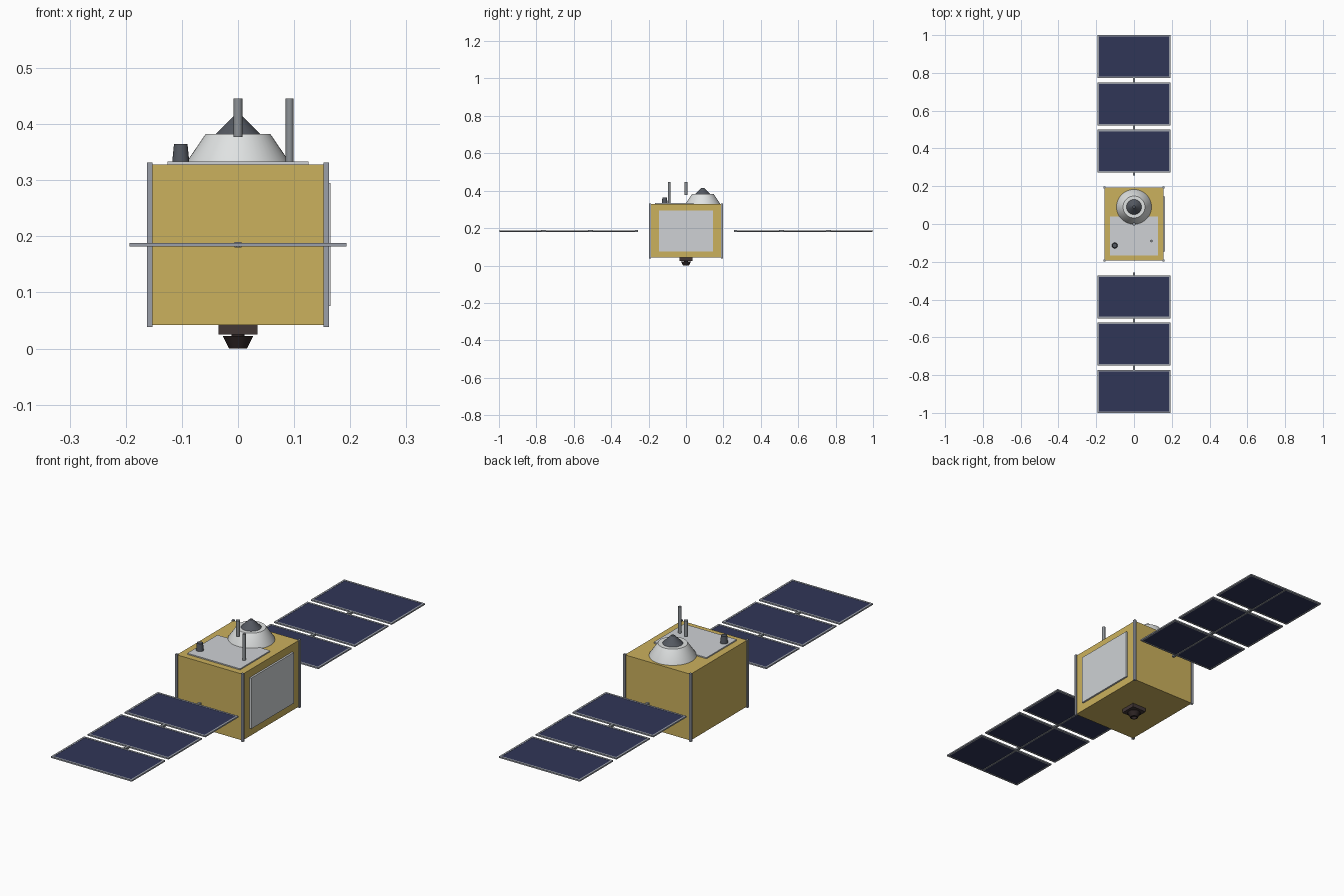
import bpy, bmesh, math
from mathutils import Matrix, Vector

if "Cube" in bpy.data.objects:
    bpy.data.objects.remove(bpy.data.objects["Cube"])


def material(name, rgb):
    m = bpy.data.materials.new(name)
    m.diffuse_color = (*rgb, 1)
    m.use_nodes = True
    m.node_tree.nodes["Principled BSDF"].inputs["Base Color"].default_value = m.diffuse_color
    return m


GOLD = material("gold foil", (0.60, 0.44, 0.11))
NAVY = material("solar navy", (0.030, 0.037, 0.095))
PLATE = material("pale grey plate", (0.62, 0.64, 0.66))
WHITE = material("dish white", (0.74, 0.76, 0.76))
FRAME = material("frame grey", (0.33, 0.35, 0.40))
ROD = material("rod grey", (0.27, 0.29, 0.31))
DARK = material("dark slate", (0.09, 0.10, 0.12))
BROWN = material("engine brown", (0.055, 0.038, 0.037))
NOZZLE = material("nozzle black", (0.027, 0.018, 0.018))


def finish(name, bm, mat):
    bmesh.ops.recalc_face_normals(bm, faces=bm.faces)
    me = bpy.data.meshes.new(name)
    bm.to_mesh(me)
    bm.free()
    me.materials.append(mat)
    ob = bpy.data.objects.new(name, me)
    bpy.context.collection.objects.link(ob)
    return ob


def boxes(name, mat, *bounds):
    """One object made of boxes given as (x0, x1, y0, y1, z0, z1)."""
    bm = bmesh.new()
    for x0, x1, y0, y1, z0, z1 in bounds:
        mid = Vector((x0 + x1, y0 + y1, z0 + z1)) / 2
        size = (abs(x1 - x0), abs(y1 - y0), abs(z1 - z0), 1)
        bmesh.ops.create_cube(bm, size=1, matrix=Matrix.Translation(mid) @ Matrix.Diagonal(size))
    return finish(name, bm, mat)


def lathe(name, mat, x, y, profile, sides=32):
    """Turned part from (radius, z) points, smooth except at sharp edges."""
    bm = bmesh.new()
    vs = [bm.verts.new((x + r, y, z)) for r, z in profile]
    es = [bm.edges.new(p) for p in zip(vs, vs[1:])]
    bmesh.ops.spin(bm, geom=vs + es, cent=(x, y, 0), axis=(0, 0, 1),
                   angle=math.tau, steps=sides)
    bmesh.ops.remove_doubles(bm, verts=bm.verts, dist=1e-5)
    ob = finish(name, bm, mat)
    bpy.ops.object.select_all(action='DESELECT')
    ob.select_set(True)
    bpy.context.view_layer.objects.active = ob
    bpy.ops.object.shade_smooth_by_angle(angle=math.radians(30))
    return ob


# Foil-wrapped body, corner rails, side radiator and top deck
boxes("body", GOLD, (-0.157, 0.157, -0.193, 0.193, 0.042, 0.328))
rails = []
for sx in (-1, 1):
    for sy in (-1, 1):
        rails.append((sx * 0.152, sx * 0.162, sy * 0.188, sy * 0.198, 0.038, 0.332))
boxes("corner_rails", FRAME, *rails)
boxes("side_radiator", PLATE, (0.156, 0.165, -0.145, 0.145, 0.076, 0.295))
boxes("top_deck", PLATE, (-0.126, 0.126, -0.166, 0.040, 0.327, 0.333))

# Dish housing with cone feed
lathe("dish_housing", WHITE, 0, 0.09,
      [(0, 0.327), (0.093, 0.327), (0.092, 0.332), (0.058, 0.382), (0, 0.382)], 48)
lathe("dish_feed", DARK, 0, 0.09, [(0, 0.381), (0.041, 0.381), (0.007, 0.415), (0, 0.415)])

# Antennas on the deck
lathe("centre_rod", ROD, 0, 0, [(0, 0.377), (0.008, 0.377), (0.008, 0.446), (0, 0.446)], 16)
lathe("side_rod", ROD, 0.092, -0.09, [(0, 0.33), (0.007, 0.33), (0.007, 0.446), (0, 0.446)], 16)
lathe("sensor_cup", DARK, -0.102, -0.114,
      [(0, 0.33), (0.0155, 0.33), (0.012, 0.365), (0, 0.365)], 20)

# Thruster: mounting block and hollow nozzle
boxes("thruster_block", BROWN, (-0.035, 0.035, -0.035, 0.035, 0.025, 0.043))
lathe("thruster_nozzle", NOZZLE, 0, 0,
      [(0, 0.026), (0.012, 0.026), (0.012, 0.022), (0.027, 0.022), (0.016, 0.0),
       (0.012, 0.0), (0.010, 0.010), (0, 0.010)])

# Solar wings: three framed panels a side on a thin spine
W, B = 0.193, 0.008
for side, sy in (("front", -1), ("back", 1)):
    for i in range(3):
        a = 0.272 + 0.2505 * i
        b = a + 0.227
        boxes(f"{side}_solar_panel_{i + 1}", NAVY,
              (-W + B, W - B, sy * (a + B), sy * (b - B), 0.1828, 0.1872))
        boxes(f"{side}_panel_frame_{i + 1}", FRAME,
              (-W, W, sy * a, sy * (a + B), 0.182, 0.188),
              (-W, W, sy * (b - B), sy * b, 0.182, 0.188),
              (-W, -W + B, sy * (a + B), sy * (b - B), 0.182, 0.188),
              (W - B, W, sy * (a + B), sy * (b - B), 0.182, 0.188))
        # Hinge before each panel
        boxes(f"{side}_hinge_{i + 1}", ROD,
              (-0.006, 0.006, sy * (a - 0.016 if i == 0 else a - 0.024), sy * (a + 0.002), 0.180, 0.1895))
    boxes(f"{side}_wing_spine", ROD, (-0.003, 0.003, sy * 0.262, sy * 0.995, 0.180, 0.184))
